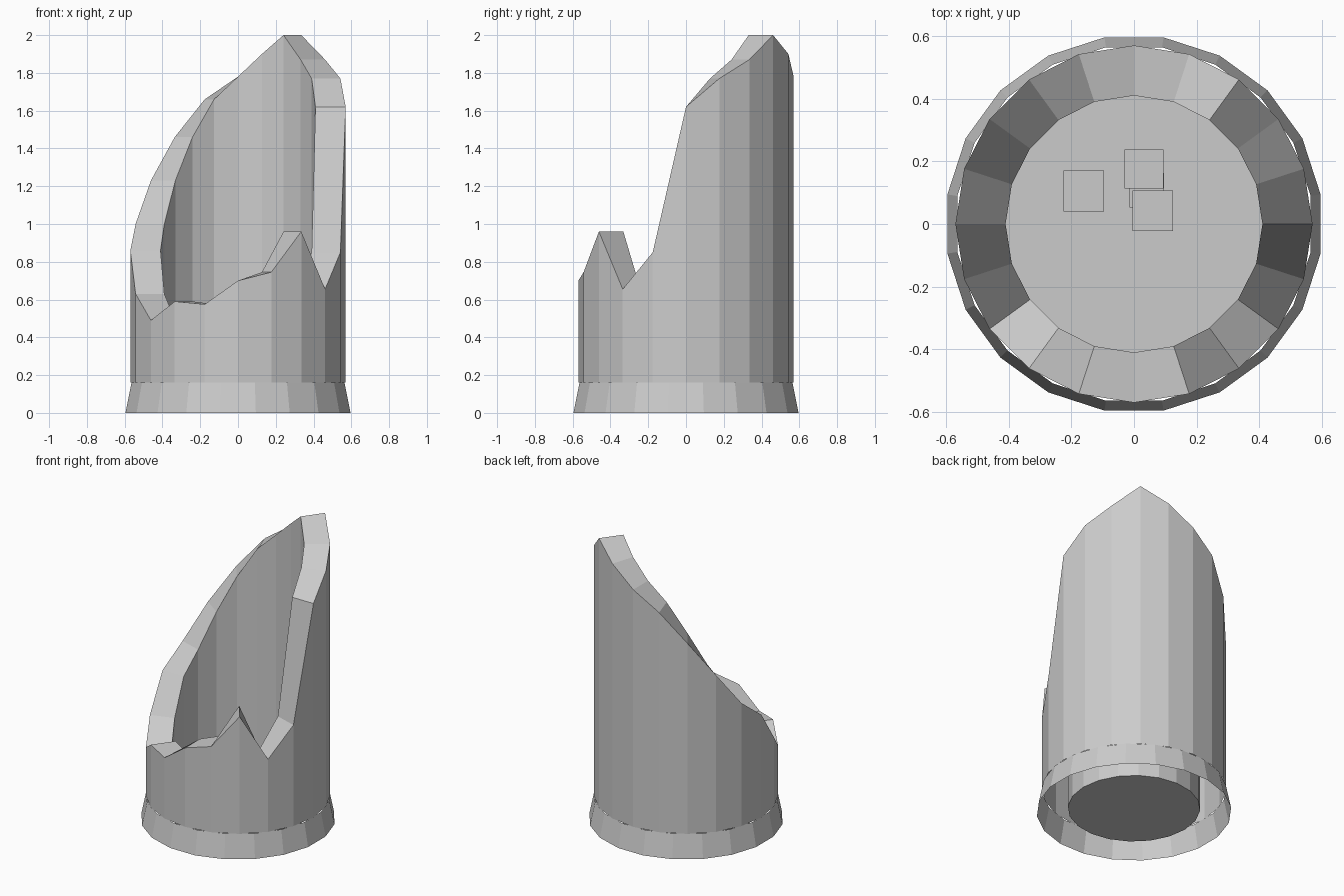
import bpy
import bmesh
from math import sin, cos, pi

if "Cube" in bpy.data.objects:
    bpy.data.objects.remove(bpy.data.objects["Cube"])

N = 20


def ring(bm, radius, heights, offset=0.0):
    """Ring of N vertices; one height for all or one per vertex."""
    if not isinstance(heights, list):
        heights = [heights] * N
    return [bm.verts.new((radius * cos(2 * pi * (i + offset) / N),
                          radius * sin(2 * pi * (i + offset) / N), heights[i]))
            for i in range(N)]


def bridge(bm, a, b):
    for i in range(N):
        j = (i + 1) % N
        bm.faces.new((a[i], a[j], b[j], b[i]))


def finish(bm, name):
    mesh = bpy.data.meshes.new(name)
    bm.to_mesh(mesh)
    bm.free()
    bpy.context.collection.objects.link(bpy.data.objects.new(name, mesh))


# Broken rim heights, counter-clockwise from +x
rim = [1.62, 1.77, 1.87, 2.0, 1.9, 1.78, 1.66, 1.46, 1.23, 1.0,
       0.86, 0.63, 0.49, 0.59, 0.575, 0.70, 0.745, 0.96, 0.655, 0.85]

# Hollow shell: outer wall, jagged rim, inner wall and floor
bm = bmesh.new()
loops = [ring(bm, 0.57, 0.16), ring(bm, 0.57, rim),
         ring(bm, 0.41, rim), ring(bm, 0.41, 0.025)]
for a, b in zip(loops, loops[1:]):
    bridge(bm, a, b)
bm.faces.new(loops[-1])
finish(bm, "broken_wall")

# Flared foot band, turned by half a side
bm = bmesh.new()
bridge(bm, ring(bm, 0.603, 0.0, 0.5), ring(bm, 0.571, 0.16, 0.5))
finish(bm, "base_band")

# Small blocks lying on the floor inside
blocks = [(-0.16, 0.105, 0.09, 0.13), (0.04, 0.107, 0.08, 0.11),
          (0.032, 0.176, 0.20, 0.125), (0.06, 0.042, 0.20, 0.13)]
for n, (x, y, z, size) in enumerate(blocks):
    bpy.ops.mesh.primitive_cube_add(size=size, location=(x, y, z))
    bpy.context.object.name = f"rubble_block_{n + 1}"
